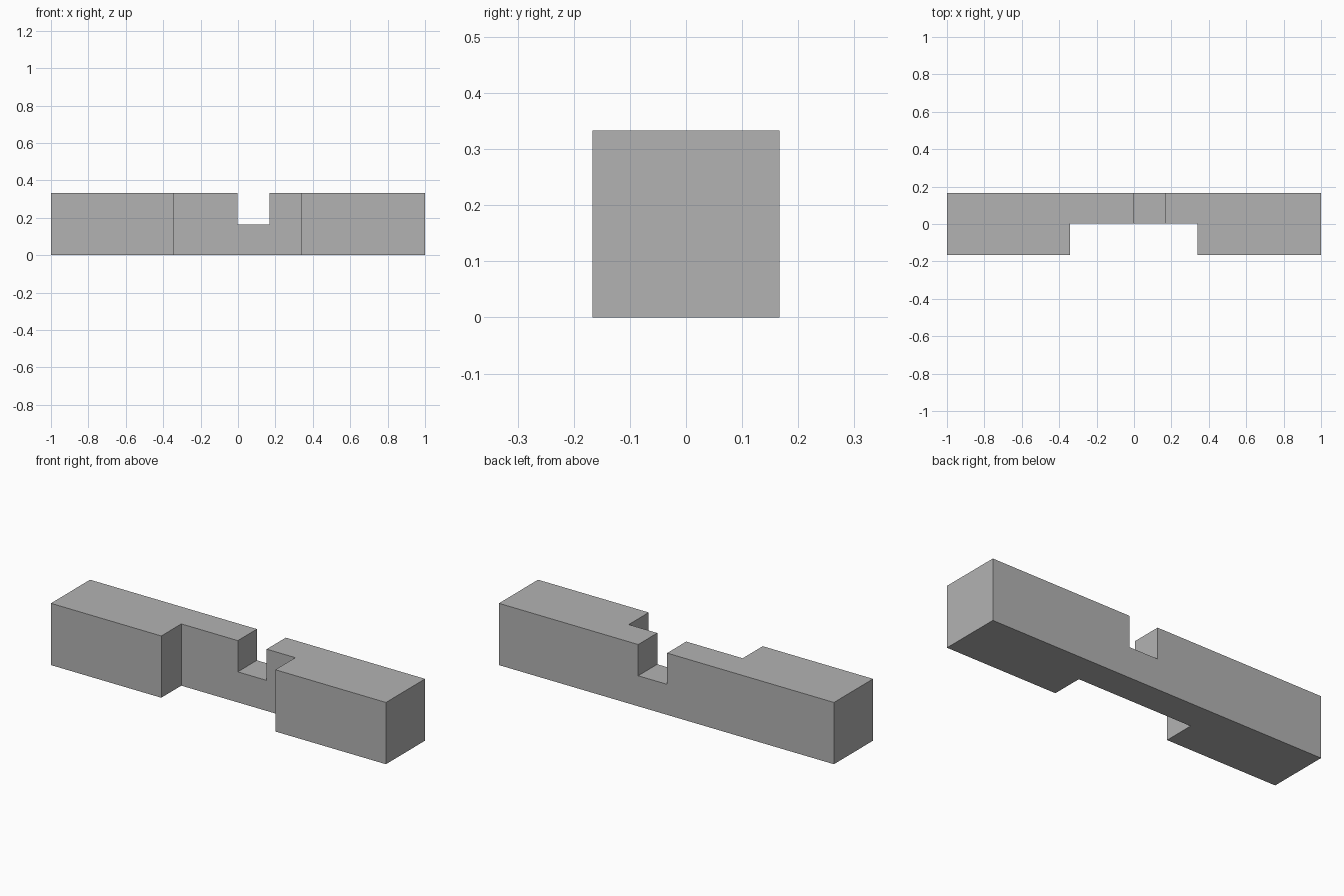
import bpy
from mathutils import Vector

default_cube = bpy.data.objects.get("Cube")
if default_cube:
    bpy.data.objects.remove(default_cube, do_unlink=True)

UNIT = 1 / 6      # half the bar thickness
GAP = 0.004       # clearance on each notch


def box(name, low, high):
    """Axis-aligned box between two corners."""
    low, high = Vector(low), Vector(high)
    bpy.ops.mesh.primitive_cube_add(size=1, location=(low + high) / 2)
    obj = bpy.context.object
    obj.name = obj.data.name = name
    obj.scale = high - low
    bpy.ops.object.transform_apply(location=True, rotation=False, scale=True)
    return obj


def cut(target, cutter):
    """Subtract the cutter from the target, then discard it."""
    cutter.hide_render = True
    mod = target.modifiers.new(cutter.name, 'BOOLEAN')
    mod.operation = 'DIFFERENCE'
    mod.solver = 'EXACT'
    mod.object = cutter
    bpy.context.view_layer.objects.active = target
    bpy.ops.object.modifier_apply(modifier=mod.name)
    bpy.data.objects.remove(cutter, do_unlink=True)


# Square bar
bar = box("notched_bar", (-1, -UNIT, 0), (1, UNIT, 2 * UNIT))

# Wide notch through the front half
cut(bar, box("front_notch", (-2 * UNIT - 2 * GAP, -1, -1),
             (2 * UNIT + GAP * 1.5, GAP, 1)))

# Narrow notch through the upper half, right of centre
cut(bar, box("top_notch", (-GAP, -1, UNIT - GAP / 2), (UNIT + GAP / 2, 1, 1)))

# Plain grey
grey = bpy.data.materials.new("plain_grey")
grey.use_nodes = True
colour = (0.45, 0.45, 0.45, 1)
grey.diffuse_color = colour
grey.node_tree.nodes["Principled BSDF"].inputs["Base Color"].default_value = colour
bar.data.materials.clear()
bar.data.materials.append(grey)
for face in bar.data.polygons:
    face.material_index = 0
